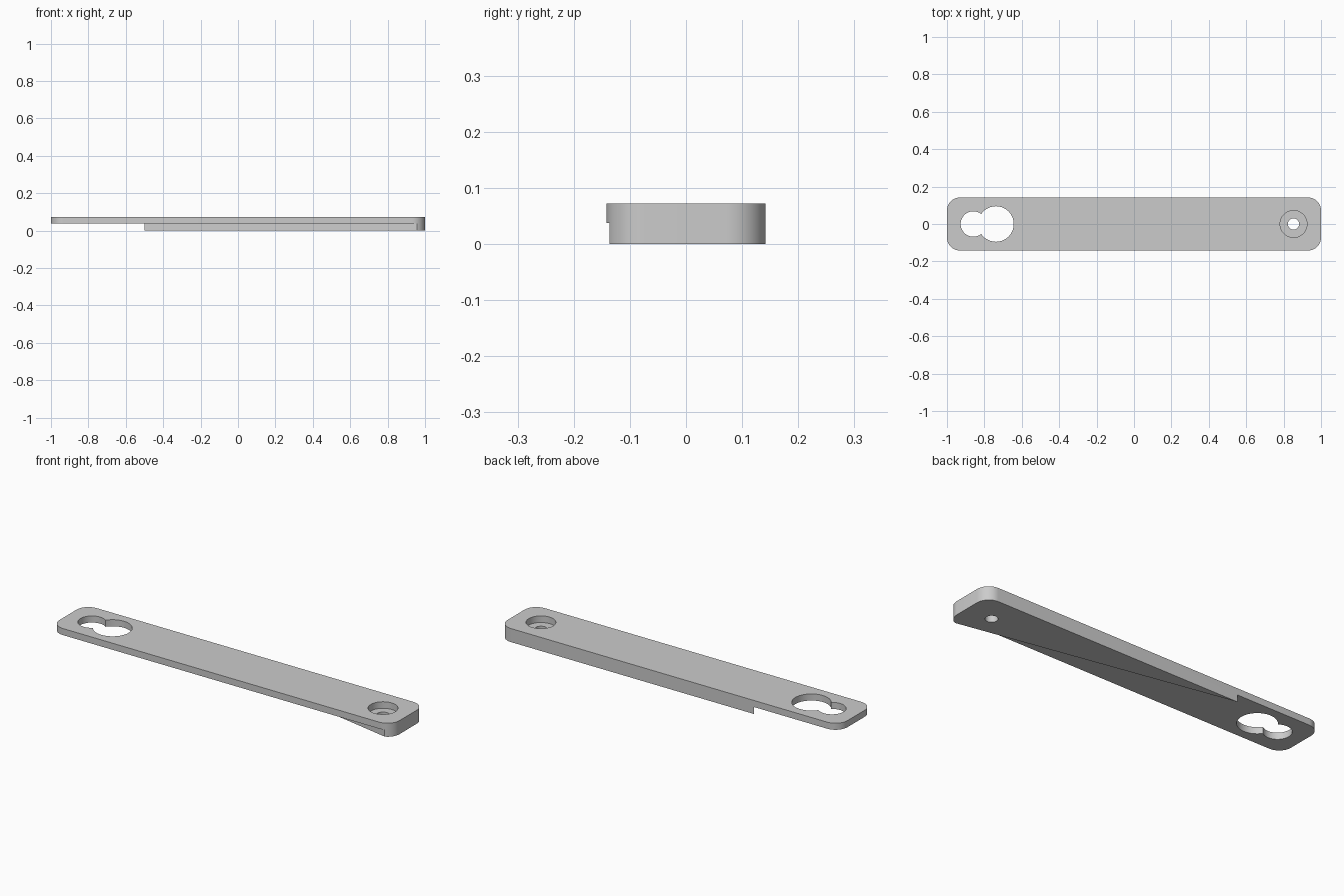
import bpy, bmesh, math

cube = bpy.data.objects.get("Cube")
if cube:
    bpy.data.objects.remove(cube, do_unlink=True)

HALF_LEN, HALF_WID, THICK, CORNER = 1.0, 0.142, 0.072, 0.07
STEP = 0.037      # height of the thin section's underside and the recess floor

grey = bpy.data.materials.new("plain grey")
grey.use_nodes = True
colour = (0.6, 0.6, 0.6, 1)
grey.diffuse_color = colour
grey.node_tree.nodes["Principled BSDF"].inputs["Base Color"].default_value = colour


def prism(name, points, z0, z1):
    """Extrude a closed outline from z0 up to z1."""
    bm = bmesh.new()
    face = bm.faces.new([bm.verts.new((x, y, z0)) for x, y in points])
    top = bmesh.ops.extrude_face_region(bm, geom=[face])["geom"]
    verts = [v for v in top if isinstance(v, bmesh.types.BMVert)]
    bmesh.ops.translate(bm, verts=verts, vec=(0, 0, z1 - z0))
    bmesh.ops.recalc_face_normals(bm, faces=bm.faces)
    mesh = bpy.data.meshes.new(name)
    bm.to_mesh(mesh)
    bm.free()
    mesh.materials.append(grey)
    obj = bpy.data.objects.new(name, mesh)
    bpy.context.collection.objects.link(obj)
    return obj


def arc(cx, cy, r, start, sweep, steps):
    angles = [math.radians(start + sweep * i / steps) for i in range(steps + 1)]
    return [(cx + r * math.cos(a), cy + r * math.sin(a)) for a in angles]


def circle(cx, r):
    return arc(cx, 0, r, 0, 360, 64)[:-1]


def cut(target, cutter):
    """Subtract the cutter from the target, then discard it."""
    cutter.hide_render = True
    mod = target.modifiers.new("cut", 'BOOLEAN')
    mod.operation, mod.solver, mod.object = 'DIFFERENCE', 'EXACT', cutter
    bpy.context.view_layer.objects.active = target
    bpy.ops.object.modifier_apply(modifier=mod.name)
    bpy.data.objects.remove(cutter, do_unlink=True)


# Bar with rounded corners
outline = []
for i, (sx, sy) in enumerate([(1, 1), (-1, 1), (-1, -1), (1, -1)]):
    outline += arc(sx * (HALF_LEN - CORNER), sy * (HALF_WID - CORNER), CORNER, 90 * i, 90, 16)
bar = prism("latch_bar", outline, 0, THICK)

# Diagonal relief on the underside, leaving a wedge-shaped thick section
relief = [(-0.5, 0.3), (-0.5, HALF_WID), (1.2, -0.182), (1.2, -0.3), (-1.2, -0.3), (-1.2, 0.3)]
cut(bar, prism("relief_cutter", relief, -0.1, STEP))

# Keyhole slot from two overlapping holes
for x, r in ((-0.738, 0.095), (-0.859, 0.068)):
    cut(bar, prism("keyhole_cutter", circle(x, r), -0.1, 0.2))

# Counterbored pivot hole
cut(bar, prism("recess_cutter", circle(0.853, 0.072), STEP, 0.2))
cut(bar, prism("pivot_cutter", circle(0.853, 0.03), -0.1, 0.2))

bpy.ops.object.select_all(action='DESELECT')
bar.select_set(True)
bpy.context.view_layer.objects.active = bar
bpy.ops.object.shade_smooth_by_angle(angle=math.radians(30))
